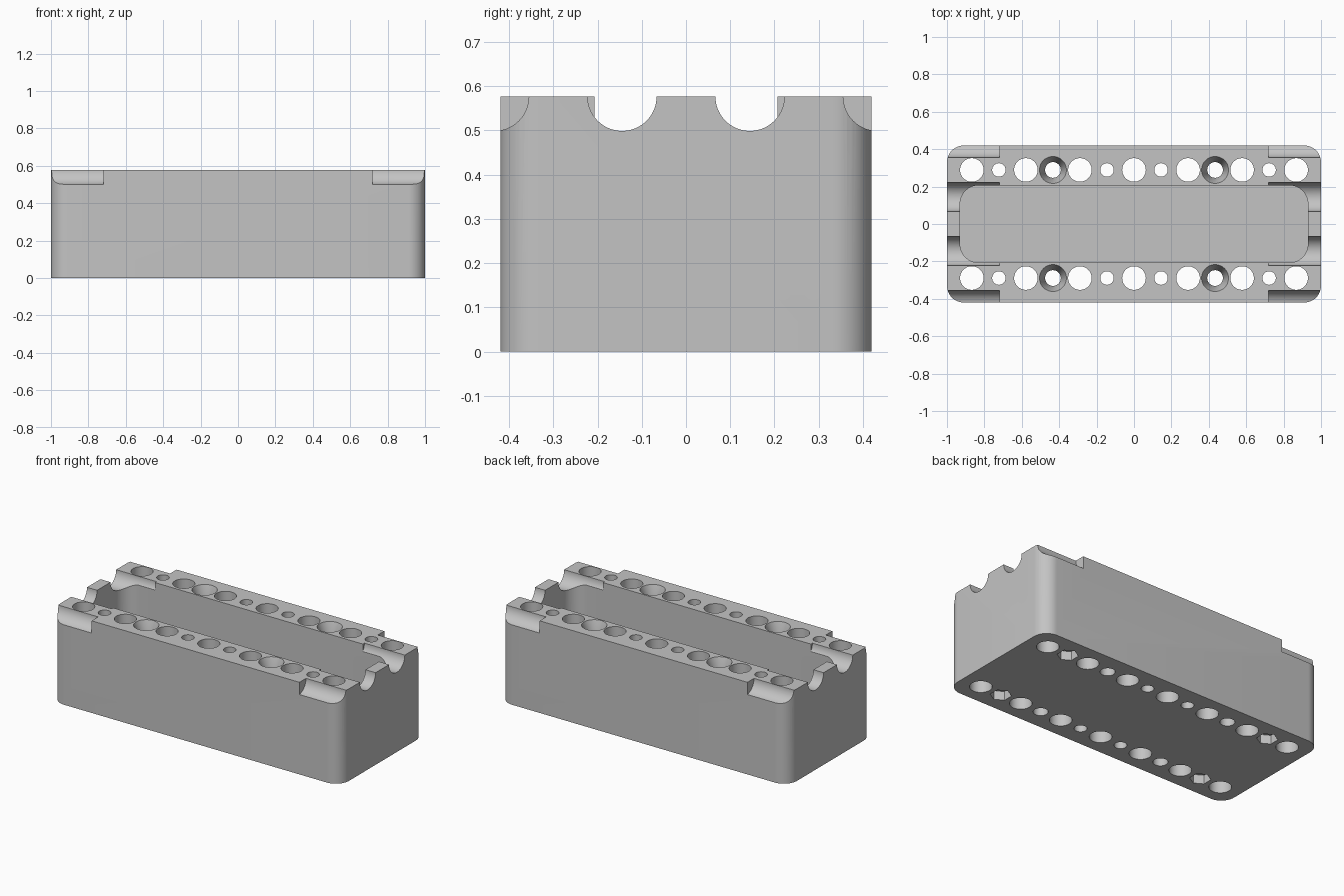
import bpy
import bmesh
import math
from mathutils import Matrix, Vector

if "Cube" in bpy.data.objects:
    bpy.data.objects.remove(bpy.data.objects["Cube"], do_unlink=True)

HEIGHT = 0.577
PITCH = 0.1445          # spacing of the hole grid
ROW_Y = 2 * PITCH       # hole rows along each rail
SIDES = (-1, 1)

grey = bpy.data.materials.new("grey_plastic")
grey.use_nodes = True
grey.diffuse_color = (0.55, 0.55, 0.55, 1)
grey.node_tree.nodes["Principled BSDF"].inputs["Base Color"].default_value = (0.55, 0.55, 0.55, 1)


def make_object(name, bm):
    mesh = bpy.data.meshes.new(name)
    bm.to_mesh(mesh)
    bm.free()
    mesh.materials.append(grey)
    obj = bpy.data.objects.new(name, mesh)
    bpy.context.collection.objects.link(obj)
    return obj


def rounded_block(name, length, width, z0, z1, radius):
    bm = bmesh.new()
    size = Matrix.Diagonal((length, width, z1 - z0, 1))
    bmesh.ops.create_cube(bm, size=1, matrix=Matrix.Translation((0, 0, (z0 + z1) / 2)) @ size)
    upright = [e for e in bm.edges if abs(e.verts[0].co.z - e.verts[1].co.z) > 0.01]
    bmesh.ops.bevel(bm, geom=upright, offset=radius, segments=12, profile=0.5, affect="EDGES")
    return make_object(name, bm)


def add_post(bm, x, y, z0, z1, r0, r1=None, segments=48):
    # Upright cylinder, cone or prism from z0 to z1
    bmesh.ops.create_cone(bm, cap_ends=True, segments=segments, radius1=r0,
                          radius2=r0 if r1 is None else r1, depth=z1 - z0,
                          matrix=Matrix.Translation((x, y, (z0 + z1) / 2)))


body = rounded_block("case_body", 2.0, 0.84, 0, HEIGHT, 0.09)

# Open cavity between the rails
cavity = rounded_block("cavity_cutter", 1.86, 0.414, 0.07, HEIGHT + 0.2, 0.1)

# Round grooves at both ends, along the inner and outer rail edges
bm = bmesh.new()
turn = Matrix.Rotation(math.pi / 2, 4, "Y")
for sx in SIDES:
    for y in (-3 * PITCH, -PITCH, PITCH, 3 * PITCH):
        place = Matrix.Translation(Vector((sx * 0.92, y, HEIGHT)))
        bmesh.ops.create_cone(bm, cap_ends=True, segments=64, radius1=0.078,
                              radius2=0.078, depth=0.4, matrix=place @ turn)
grooves = make_object("groove_cutter", bm)

# Through holes: wide ones alternate with screw holes
holes_bm = bmesh.new()
recess_bm = bmesh.new()
for sy in SIDES:
    y = sy * ROW_Y
    for i in range(-6, 7):
        x = i * PITCH
        if i % 2 == 0:
            radius = 0.063
        elif abs(i) == 3:
            radius = 0.042
            # Countersink on top
            add_post(recess_bm, x, y, HEIGHT - 0.09, HEIGHT + 0.003, 0.042, 0.073)
        else:
            radius = 0.036
        if abs(i) == 5:
            # Hexagonal nut pocket underneath
            add_post(recess_bm, x, y, -0.05, 0.055, 0.06, segments=6)
        add_post(holes_bm, x, y, -0.1, HEIGHT + 0.1, radius)
recesses = make_object("recess_cutter", recess_bm)
holes = make_object("hole_cutter", holes_bm)

# Carve the body and discard the cutters
bpy.context.view_layer.objects.active = body
for cutter in (cavity, grooves, recesses, holes):
    mod = body.modifiers.new(cutter.name, "BOOLEAN")
    mod.operation = "DIFFERENCE"
    mod.solver = "EXACT"
    mod.object = cutter
    bpy.ops.object.modifier_apply(modifier=mod.name)
    bpy.data.objects.remove(cutter, do_unlink=True)

body.data.materials.clear()
body.data.materials.append(grey)
for poly in body.data.polygons:
    poly.material_index = 0

bpy.ops.object.select_all(action="DESELECT")
body.select_set(True)
bpy.context.view_layer.objects.active = body
bpy.ops.object.shade_smooth_by_angle(angle=math.radians(30))
